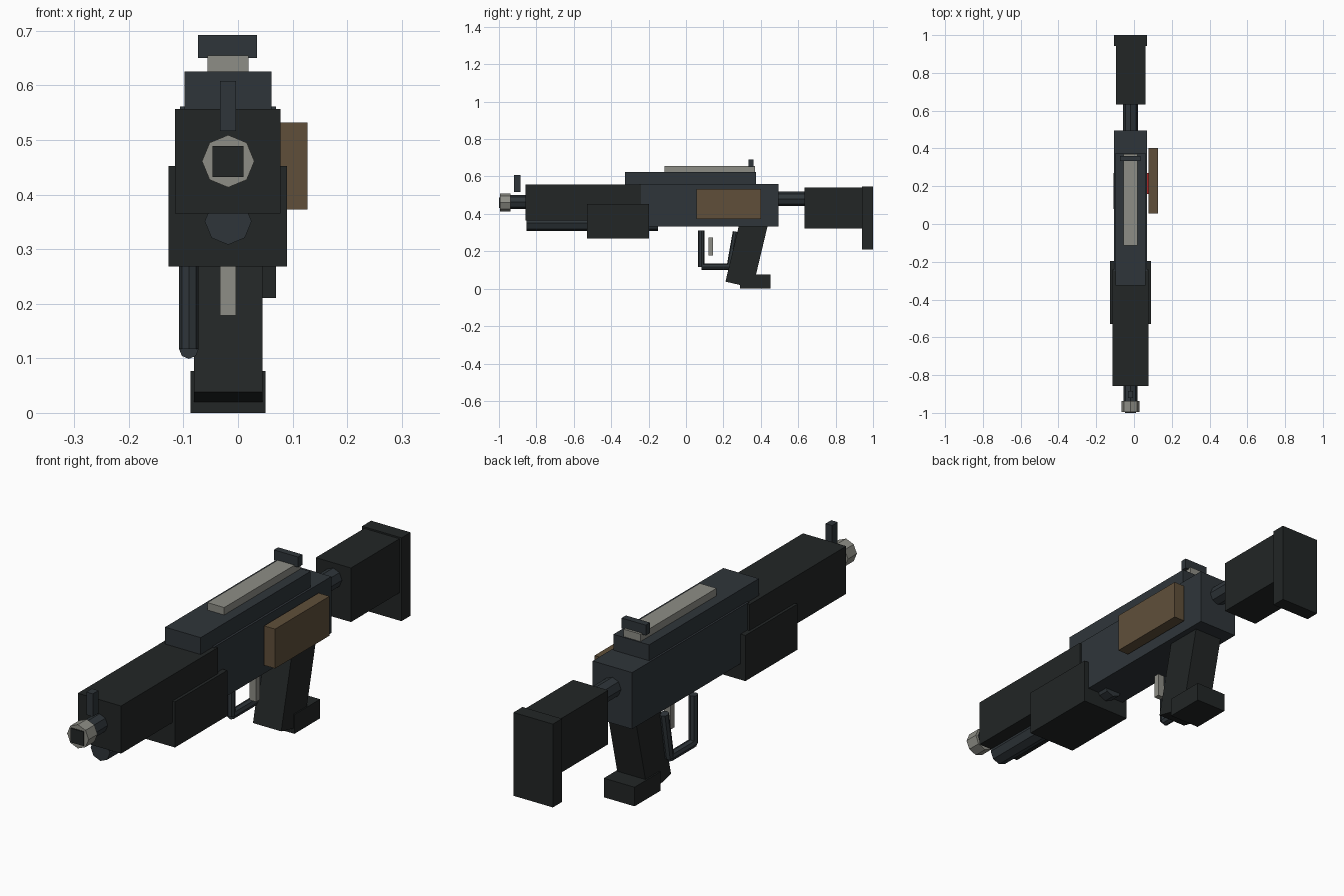
import bpy, bmesh
from mathutils import Vector

if "Cube" in bpy.data.objects:
    bpy.data.objects.remove(bpy.data.objects["Cube"])

CX = -0.018  # centre line of the weapon


def material(name, rgb):
    m = bpy.data.materials.new(name)
    m.diffuse_color = (*rgb, 1)
    m.use_nodes = True
    m.node_tree.nodes["Principled BSDF"].inputs["Base Color"].default_value = m.diffuse_color
    return m


BLACK = material("black_polymer", (0.016, 0.019, 0.019))
STEEL = material("blued_steel", (0.028, 0.036, 0.042))
LIGHT = material("bare_metal", (0.27, 0.27, 0.24))
BROWN = material("brown_panel", (0.115, 0.078, 0.042))
RED = material("red_marker", (0.4, 0.02, 0.02))


def finish(name, bm, mat):
    bmesh.ops.recalc_face_normals(bm, faces=bm.faces)
    me = bpy.data.meshes.new(name)
    bm.to_mesh(me)
    bm.free()
    me.materials.append(mat)
    ob = bpy.data.objects.new(name, me)
    bpy.context.collection.objects.link(ob)
    return ob


def prism(name, profile, x0, x1, mat):
    """Extrude a (y, z) profile from x0 to x1."""
    bm = bmesh.new()
    face = bm.faces.new([bm.verts.new((x0, y, z)) for y, z in profile])
    ext = bmesh.ops.extrude_face_region(bm, geom=[face])
    moved = [v for v in ext["geom"] if isinstance(v, bmesh.types.BMVert)]
    bmesh.ops.translate(bm, verts=moved, vec=(x1 - x0, 0, 0))
    return finish(name, bm, mat)


def box(name, x, y, z, mat):
    return prism(name, [(y[0], z[0]), (y[1], z[0]), (y[1], z[1]), (y[0], z[1])], *x, mat)


def rod(name, a, b, r, mat, sides=8):
    """Low-poly cylinder between two points."""
    a, b = Vector(a), Vector(b)
    bm = bmesh.new()
    bmesh.ops.create_cone(bm, cap_ends=True, segments=sides, radius1=r, radius2=r,
                          depth=(b - a).length)
    turn = (b - a).to_track_quat('Z', 'Y').to_matrix().to_4x4()
    turn.translation = (a + b) / 2
    bm.transform(turn)
    return finish(name, bm, mat)


# Receiver and top rail
box("receiver", (-0.106, 0.070), (-0.25, 0.495), (0.333, 0.561), STEEL)
box("receiver_top", (-0.098, 0.061), (-0.325, 0.375), (0.55, 0.625), STEEL)
box("sight_rail", (-0.056, 0.019), (-0.115, 0.37), (0.61, 0.655), LIGHT)
box("rear_sight", (-0.073, 0.035), (0.333, 0.36), (0.65, 0.692), STEEL)

# Side panel with the small red part behind it
box("side_panel", (0.078, 0.127), (0.055, 0.402), (0.373, 0.532), BROWN)
box("red_marker", (0.06, 0.082), (0.16, 0.27), (0.41, 0.49), RED)

# Handguard and pump
box("handguard", (-0.115, 0.078), (-0.857, -0.24), (0.365, 0.557), BLACK)
box("pump", (-0.127, 0.090), (-0.53, -0.197), (0.268, 0.452), BLACK)

# Barrel, muzzle and magazine tube
rod("barrel", (CX, -0.95, 0.463), (CX, -0.80, 0.463), 0.037, STEEL)
rod("muzzle_ring", (CX, -0.995, 0.461), (CX, -0.938, 0.461), 0.048, LIGHT)
box("muzzle_bore", (-0.047, 0.010), (-1.0, -0.96), (0.432, 0.489), BLACK)
rod("magazine_tube", (CX, -0.852, 0.351), (CX, -0.15, 0.351), 0.043, STEEL)
box("front_sight", (-0.033, -0.004), (-0.92, -0.884), (0.516, 0.608), STEEL)

# Stock
rod("stock_tube", (CX, 0.48, 0.48), (CX, 0.65, 0.48), 0.039, STEEL)
box("stock", (-0.096, 0.061), (0.633, 0.945), (0.322, 0.54), BLACK)
box("butt_pad", (-0.106, 0.070), (0.942, 1.0), (0.21, 0.546), BLACK)

# Slanted grip with foot
prism("grip", [(0.211, 0.038), (0.357, 0.004), (0.447, 0.38), (0.301, 0.415 - 0.001)][:4],
      -0.081, 0.045, BLACK)
box("grip_foot", (-0.087, 0.050), (0.288, 0.452), (0.0, 0.077), BLACK)

# Trigger and its guard of three rods, offset to the left
GX = -0.090
guard = [(0.082, 0.312), (0.082, 0.117), (0.235, 0.117), (0.268, 0.305)]
for part, (p, q) in zip(("front", "bottom", "rear"), zip(guard, guard[1:])):
    rod("guard_" + part, (GX, *p), (GX, *q), 0.018, STEEL)
box("trigger", (-0.033, -0.004), (0.121, 0.145), (0.178, 0.275), LIGHT)
